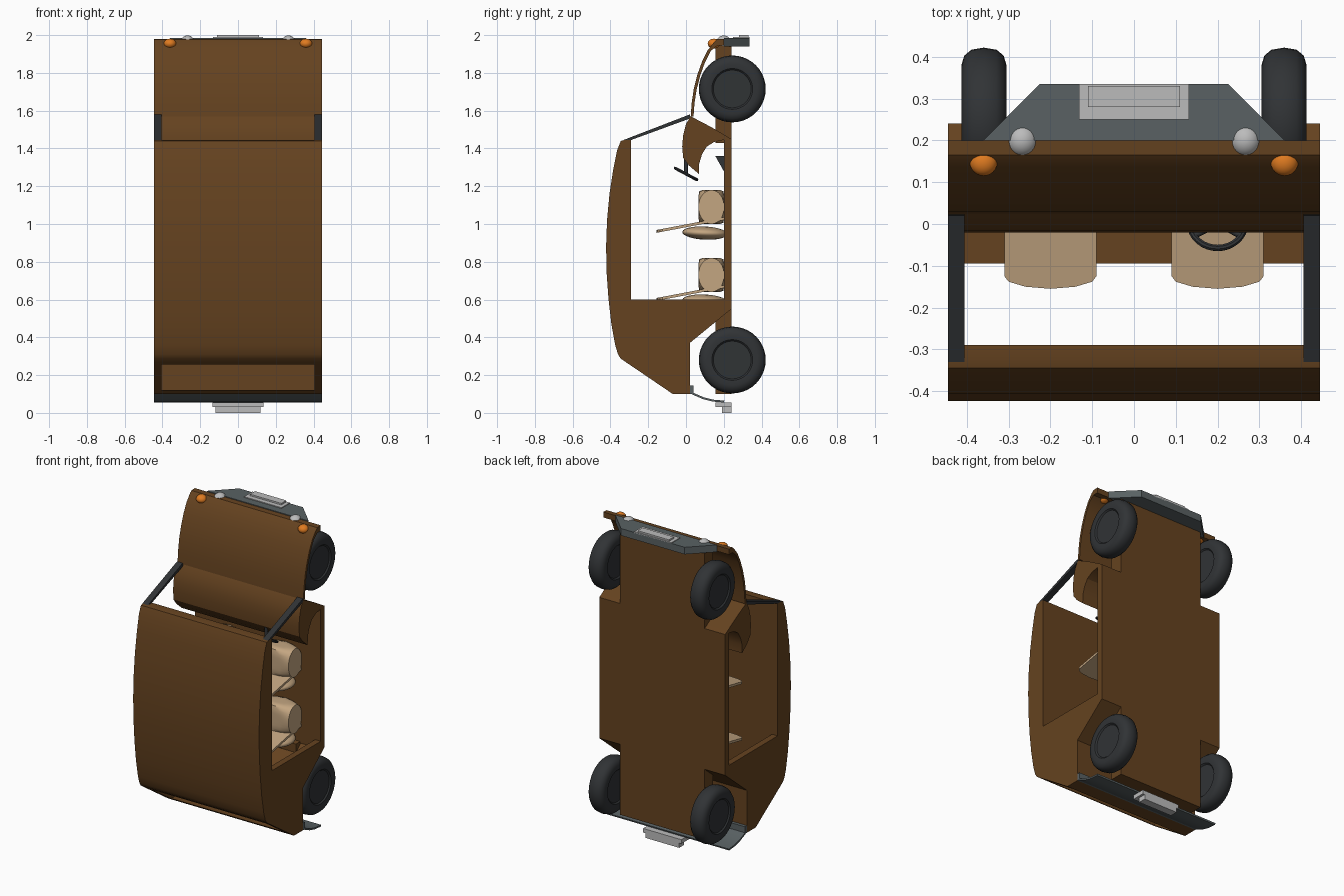
import bpy, bmesh, math
from mathutils import Matrix, Vector

cube = bpy.data.objects.get("Cube")
if cube:
    bpy.data.objects.remove(cube, do_unlink=True)


def material(name, r, g, b):
    m = bpy.data.materials.new(name)
    m.use_nodes = True
    m.diffuse_color = (r, g, b, 1)
    m.node_tree.nodes["Principled BSDF"].inputs["Base Color"].default_value = (r, g, b, 1)
    return m


BROWN = material("brown_paint", 0.13, 0.055, 0.014)
TAN = material("tan_fabric", 0.55, 0.38, 0.22)
RUBBER = material("rubber", 0.03, 0.033, 0.036)
STEEL = material("dark_steel", 0.1, 0.12, 0.125)
SILVER = material("silver", 0.5, 0.5, 0.5)
AMBER = material("amber", 0.75, 0.2, 0.015)


def finish(name, bm, mat, smooth=None):
    bmesh.ops.recalc_face_normals(bm, faces=bm.faces)
    mesh = bpy.data.meshes.new(name)
    bm.to_mesh(mesh)
    bm.free()
    mesh.materials.append(mat)
    ob = bpy.data.objects.new(name, mesh)
    bpy.context.collection.objects.link(ob)
    if smooth:
        bpy.ops.object.select_all(action='DESELECT')
        ob.select_set(True)
        bpy.context.view_layer.objects.active = ob
        bpy.ops.object.shade_smooth_by_angle(angle=math.radians(smooth))
    return ob


def prism(name, pts, lo, hi, mat, axis='x', smooth=None, slope=0):
    """Extrude a (y, z) outline along x, or an (x, y) outline along z."""
    bm = bmesh.new()
    if axis == 'x':
        rows = [(lo, a, b) for a, b in pts]
        move = (hi - lo, 0, 0)
    else:
        rows = [(a, b, lo + slope * b) for a, b in pts]
        move = (0, 0, hi - lo)
    face = bm.faces.new([bm.verts.new(p) for p in rows])
    top = bmesh.ops.extrude_face_region(bm, geom=[face], use_keep_orig=True)["geom"]
    bmesh.ops.translate(bm, vec=move, verts=[v for v in top if isinstance(v, bmesh.types.BMVert)])
    return finish(name, bm, mat, smooth)


def box(name, x, y, z, mat):
    return prism(name, [(y[0], z[0]), (y[1], z[0]), (y[1], z[1]), (y[0], z[1])], x[0], x[1], mat)


def sheet(name, line, thick, half, mat, smooth=30):
    """Thin curved panel following a (y, z) line, offset to +y."""
    back = [(y + thick[0], z + thick[1]) for y, z in reversed(line)]
    return prism(name, line + back, -half, half, mat, smooth=smooth)


def ball(name, centre, size, mat, tilt=0):
    bm = bmesh.new()
    m = Matrix.Translation(centre) @ Matrix.Rotation(tilt, 4, 'X') @ Matrix.Diagonal((*size, 1))
    bmesh.ops.create_uvsphere(bm, u_segments=24, v_segments=14, radius=1, matrix=m)
    return finish(name, bm, mat, 60)


def rod(name, a, b, r, mat):
    a, b = Vector(a), Vector(b)
    bm = bmesh.new()
    m = Matrix.Translation((a + b) / 2) @ (b - a).to_track_quat('Z', 'Y').to_matrix().to_4x4()
    bmesh.ops.create_cone(bm, cap_ends=True, segments=12, radius1=r, radius2=r,
                          depth=(b - a).length, matrix=m)
    return finish(name, bm, mat, 40)


W, IN, NARROW = 0.445, 0.405, 0.30

# Roof: solid block with a bowed outer face
bow = [(-0.345, 1.44), (-0.365, 1.39), (-0.385, 1.29), (-0.405, 1.16), (-0.418, 1.02), (-0.423, 0.88),
       (-0.42, 0.74), (-0.41, 0.6), (-0.395, 0.47), (-0.375, 0.36), (-0.36, 0.31), (-0.345, 0.287)]
prism("roof", [(-0.29, 1.445), (-0.325, 1.445)] + bow + [(-0.3, 0.256), (-0.29, 0.275)],
      -W, W, BROWN, smooth=25)

# Rear quarters and rear lower panel, leaving an open rear window
quarter = [(-0.29, 0.6), (0.24, 0.6), (0.24, 0.55), (0.02, 0.37), (0.02, 0.1),
           (-0.07, 0.1), (-0.345, 0.287), (-0.29, 0.32)]
for side, lo in (("left", IN), ("right", -W)):
    prism(side + "_rear_quarter", quarter, lo, lo + W - IN, BROWN)
prism("rear_lower_panel", [(-0.07, 0.1), (0.02, 0.1), (0.02, 0.12), (-0.095, 0.12)], -IN, IN, BROWN)
prism("rear_underside", [(0, 0.11), (0.02, 0.11), (0.02, 0.37), (0.24, 0.55), (0.24, 0.575), (0, 0.38)],
      -IN, IN, BROWN)

# Floor and chassis
box("floor", (-W, W), (0.2, 0.24), (0.55, 1.45), BROWN)
box("rear_chassis", (-NARROW, NARROW), (0.155, 0.24), (0.1, 0.56), BROWN)
box("front_chassis", (-NARROW, NARROW), (0.155, 0.24), (1.43, 1.96), BROWN)

# Hood shell
hood = [(0.025, 1.57), (0.03, 1.64), (0.042, 1.72), (0.06, 1.79), (0.085, 1.86),
        (0.115, 1.92), (0.15, 1.965), (0.165, 1.978), (0.2, 1.98)]
inner = [(0.2, 1.945), (0.165, 1.945), (0.13, 1.915), (0.1, 1.855), (0.075, 1.785),
         (0.056, 1.71), (0.045, 1.64), (0.04, 1.57)]
prism("hood", hood + inner, -W, W, BROWN, smooth=25)

# Dashboard and firewall
prism("dashboard", [(0.025, 1.57), (0, 1.53), (-0.015, 1.47), (-0.02, 1.41), (-0.015, 1.35), (0.015, 1.31),
                    (0.068, 1.265), (0.07, 1.32), (0.085, 1.37), (0.11, 1.41), (0.15, 1.435), (0.2, 1.445),
                    (0.24, 1.45), (0.13, 1.515)], -W, W, BROWN, smooth=25)

# Windshield pillars
for side, lo in (("left", IN), ("right", -W)):
    prism(side + "_windshield_pillar", [(-0.33, 1.445), (-0.29, 1.445), (0.025, 1.56), (0.02, 1.58)],
          lo, lo + W - IN, RUBBER)


# Wheels: tyre profile spun about the axle
def wheel(name, x, z):
    half = [(-0.044, 0), (-0.044, 0.1), (-0.052, 0.108), (-0.054, 0.135), (-0.047, 0.158), (-0.03, 0.172)]
    prof = half + [(0, 0.177)] + [(-a, r) for a, r in reversed(half)]
    bm = bmesh.new()
    vs = [bm.verts.new((x + a, 0.245, z + r)) for a, r in prof]
    es = [bm.edges.new(p) for p in zip(vs, vs[1:])]
    bmesh.ops.spin(bm, geom=vs + es, cent=(x, 0.245, z), axis=(1, 0, 0), angle=math.tau, steps=40)
    bmesh.ops.remove_doubles(bm, verts=bm.verts, dist=1e-4)
    finish(name, bm, RUBBER, 40)


for side, s in (("left", 1), ("right", -1)):
    wheel("front_wheel_" + side, s * 0.359, 1.715)
    wheel("rear_wheel_" + side, s * 0.359, 0.28)
    ball("headlight_" + side, (s * 0.267, 0.2, 1.96), (0.038, 0.04, 0.038), SILVER)
    ball("indicator_" + side, (s * 0.36, 0.148, 1.955), (0.033, 0.033, 0.026), AMBER)


# Seats: pillow cushion, thin reclined back and rounded back shell
def cushion(name, x, z):
    bm = bmesh.new()
    rings = []
    for dx, power in ((-0.11, 2), (-0.085, 3), (-0.045, 6), (0, 10), (0.045, 6), (0.085, 3), (0.11, 2)):
        ring = []
        for i in range(32):
            c, s = math.cos(i * math.tau / 32), math.sin(i * math.tau / 32)
            k = (abs(c) ** power + abs(s) ** power) ** (-1 / power)
            ring.append(bm.verts.new((x + dx, 0.134 + 0.068 * k * c, z + 0.09 * k * s)))
        rings.append(ring)
    for a, b in zip(rings, rings[1:]):
        for i in range(32):
            j = (i + 1) % 32
            bm.faces.new((a[i], a[j], b[j], b[i]))
    bm.faces.new(rings[0])
    bm.faces.new(rings[-1])
    finish(name, bm, TAN, 35)


for row, z in (("front", 1.09), ("rear", 0.73)):
    for side, x in (("left", 0.2), ("right", -0.2)):
        name = row + "_seat_" + side
        cushion(name + "_cushion", x, z)
        tip = [(0.11, -0.125), (0.1, -0.138), (0.06, -0.15), (0, -0.155)]
        outline = [(0.11, 0.2)] + tip + [(-a, b) for a, b in reversed(tip[:-1])] + [(-0.11, 0.2)]
        prism(name + "_back", [(x + a, b) for a, b in outline], z - 0.107, z - 0.092, TAN,
              axis='z', slope=0.19)
        ball(name + "_shell", (x, 0.1, z - 0.138), (0.11, 0.12, 0.035), TAN, -0.05)

# Steering wheel and pedal
centre = Vector((0.2, 0, 1.265))
tilt = Matrix.Rotation(-0.49, 4, 'X')
bpy.ops.mesh.primitive_torus_add(major_segments=32, minor_segments=8, major_radius=0.065,
                                 minor_radius=0.008, location=centre, rotation=(-0.49, 0, 0))
ring = bpy.context.object
ring.name = "steering_wheel"
ring.data.materials.append(RUBBER)
bpy.ops.object.shade_smooth_by_angle()
for i in range(3):
    a = math.radians(90 + 120 * i)
    rod(f"steering_spoke_{i + 1}", centre, centre + tilt @ Vector((0.065 * math.cos(a), 0.065 * math.sin(a), 0)),
        0.007, RUBBER)
rod("steering_column", centre, (0.2, 0, 1.36), 0.01, RUBBER)
prism("pedal", [(0.155, 1.36), (0.2, 1.36), (0.2, 1.28)], 0.17, 0.23, RUBBER)

# Front bumper and plate
prism("front_bumper", [(-0.36, 0.2), (0.36, 0.2), (0.225, 0.335), (-0.225, 0.335)],
      1.94, 1.985, STEEL, axis='z')
box("front_plate", (-0.132, 0.132), (0.25, 0.335), (1.98, 1.99), SILVER)
box("front_plate_panel", (-0.11, 0.11), (0.28, 0.33), (1.985, 2.0), SILVER)

# Rear bumper and plate
sheet("rear_bumper", [(0.02, 0.105), (0.05, 0.09), (0.09, 0.073), (0.14, 0.06), (0.2, 0.055)],
      (0.003, 0.01), W, STEEL)
box("rear_bumper_mount", (-W, W), (0.02, 0.04), (0.1, 0.145), STEEL)
box("rear_plate", (-0.135, 0.135), (0.155, 0.24), (0.03, 0.056), SILVER)
box("rear_plate_panel", (-0.12, 0.12), (0.19, 0.24), (0.0, 0.03), SILVER)
